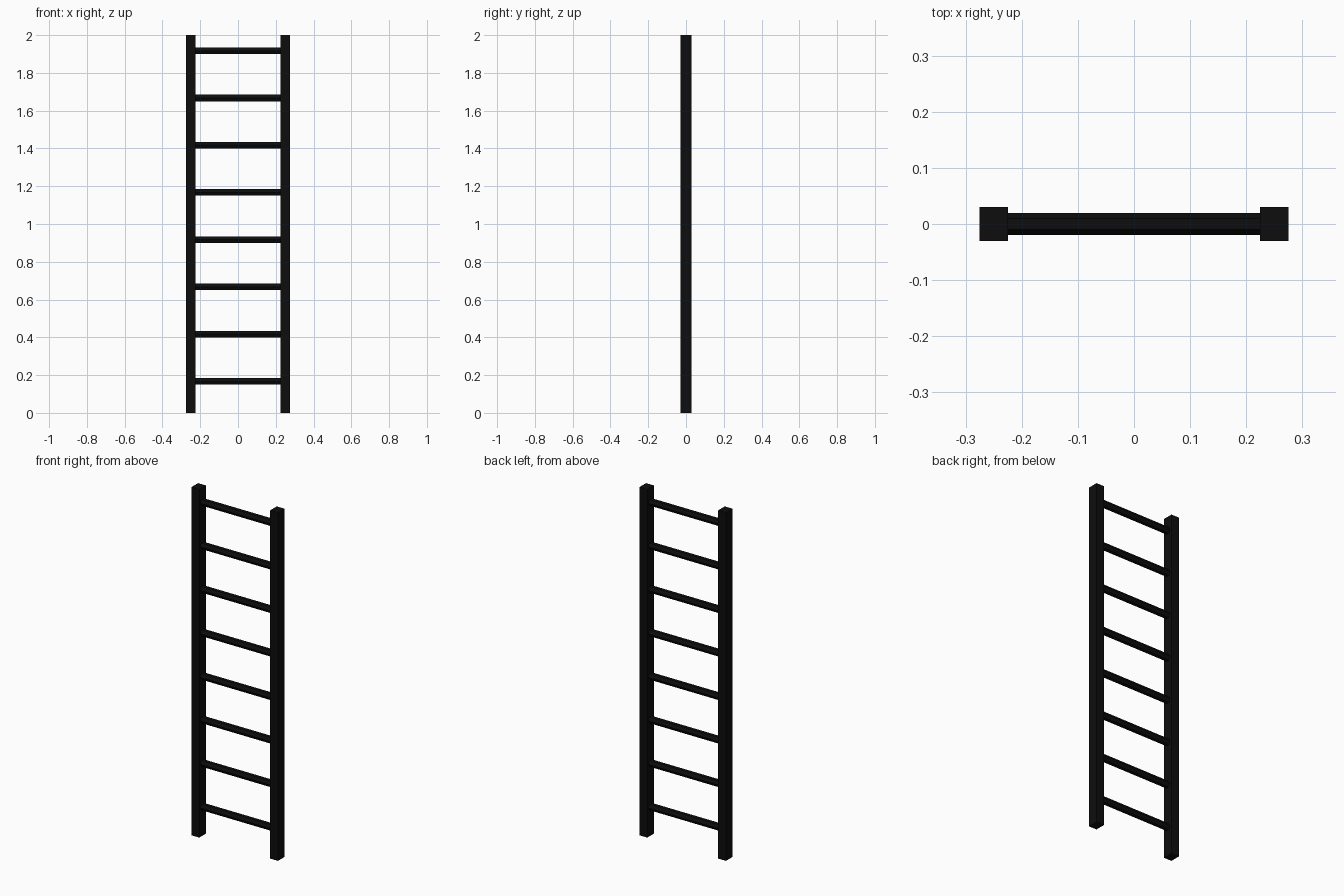
import bpy
import math

cube = bpy.data.objects.get("Cube")
if cube:
    bpy.data.objects.remove(cube, do_unlink=True)

black = bpy.data.materials.new("black paint")
black.use_nodes = True
color = (0.004, 0.004, 0.004, 1)
black.diffuse_color = color
black.node_tree.nodes["Principled BSDF"].inputs["Base Color"].default_value = color

HEIGHT = 2.0
RAIL_X = 0.25
RUNG_COUNT = 8


def finish(name):
    obj = bpy.context.object
    obj.name = name
    obj.data.materials.append(black)
    bpy.ops.object.transform_apply(location=False, rotation=True, scale=True)


# Square side rails
for side, name in ((1, "left_rail"), (-1, "right_rail")):
    bpy.ops.mesh.primitive_cube_add(size=1, location=(side * RAIL_X, 0, HEIGHT / 2))
    bpy.context.object.scale = (0.05, 0.06, HEIGHT)
    finish(name)

# Six-sided rungs, flat side up
for i in range(RUNG_COUNT):
    bpy.ops.mesh.primitive_cylinder_add(
        vertices=6, radius=0.02, depth=2 * RAIL_X - 0.04,
        location=(0, 0, 0.167 + 0.25 * i), rotation=(0, math.pi / 2, 0))
    finish(f"rung_{i + 1}")
